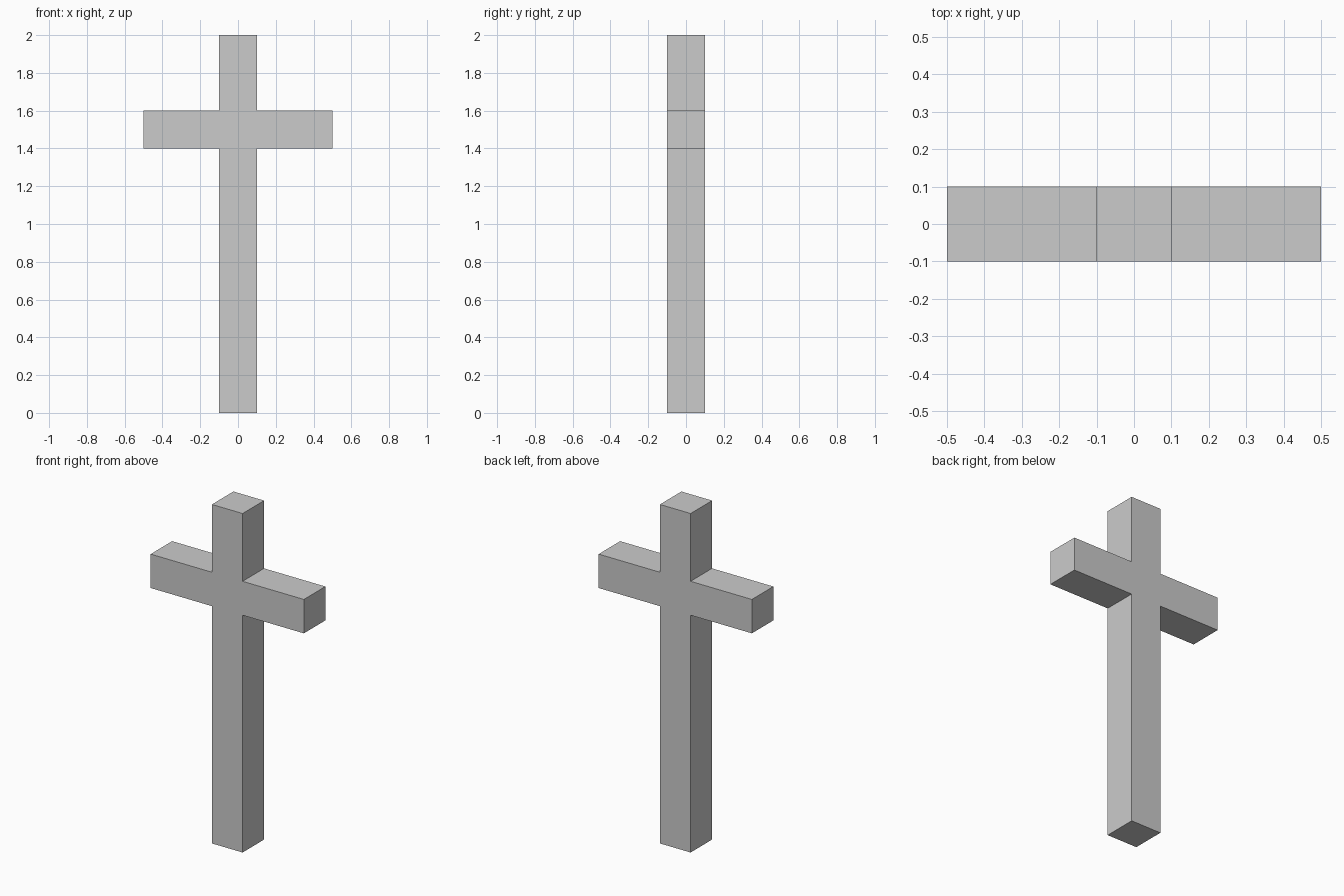
import bpy
import bmesh

if "Cube" in bpy.data.objects:
    bpy.data.objects.remove(bpy.data.objects["Cube"])

HALF = 0.1          # half thickness of both beams
ARM = 0.5           # half span of the crossbar
ARM_LOW, ARM_HIGH, TOP = 1.4, 1.6, 2.0

# Right half of the cross outline (x, z), mirrored to close the profile
right = [(HALF, 0), (HALF, ARM_LOW), (ARM, ARM_LOW),
         (ARM, ARM_HIGH), (HALF, ARM_HIGH), (HALF, TOP)]
outline = right + [(-x, z) for x, z in reversed(right)]

# Extrude the outline from front to back as one seamless solid
bm = bmesh.new()
front = bm.faces.new([bm.verts.new((x, -HALF, z)) for x, z in outline])
result = bmesh.ops.extrude_face_region(bm, geom=[front], use_keep_orig=True)
back_verts = [g for g in result["geom"] if isinstance(g, bmesh.types.BMVert)]
bmesh.ops.translate(bm, verts=back_verts, vec=(0, 2 * HALF, 0))
bmesh.ops.recalc_face_normals(bm, faces=bm.faces[:])

mesh = bpy.data.meshes.new("cross")
bm.to_mesh(mesh)
bm.free()
cross = bpy.data.objects.new("cross", mesh)
bpy.context.collection.objects.link(cross)
